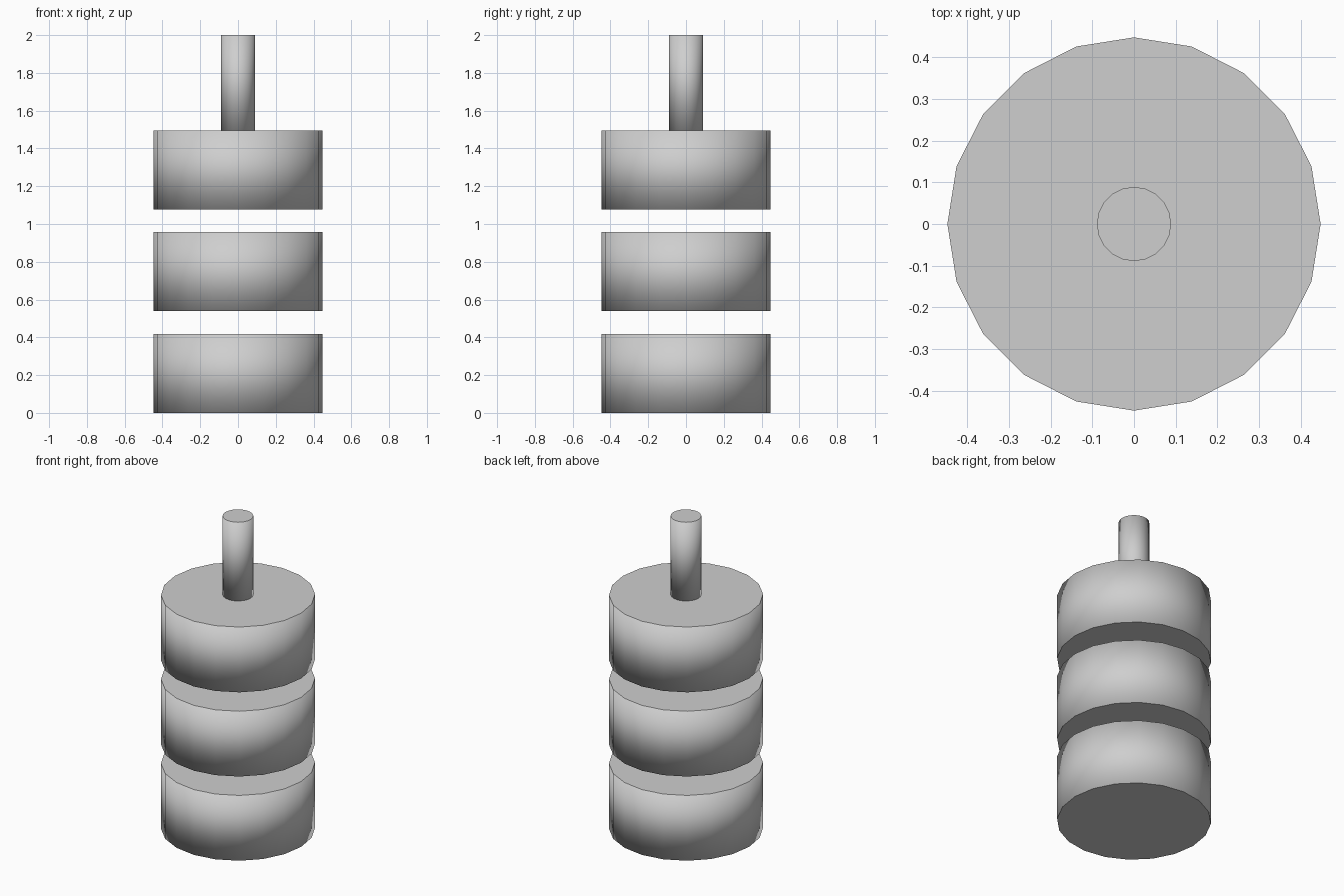
import bpy
import bmesh
from mathutils import Matrix

if "Cube" in bpy.data.objects:
    bpy.data.objects.remove(bpy.data.objects["Cube"])

grey = bpy.data.materials.new("plain_grey")
grey.diffuse_color = (0.62, 0.62, 0.62, 1.0)
grey.use_nodes = True
grey.node_tree.nodes["Principled BSDF"].inputs["Base Color"].default_value = grey.diffuse_color


def cylinder(name, radius, z0, z1, sides=20):
    """Capped cylinder with a vertex on +x, flat caps and softly rounded side shading."""
    bm = bmesh.new()
    bmesh.ops.create_cone(bm, cap_ends=True, segments=sides, radius1=radius,
                          radius2=radius, depth=z1 - z0,
                          matrix=Matrix.Translation((0, 0, (z0 + z1) / 2)))
    bm.normal_update()
    mesh = bpy.data.meshes.new(name)
    for face in bm.faces:
        face.smooth = True
    bm.to_mesh(mesh)
    bm.free()
    mesh.materials.append(grey)

    # side corners use the shared vertex normal, caps keep their own normal
    normals = [None] * len(mesh.loops)
    for poly in mesh.polygons:
        cap = abs(poly.normal.z) > 0.5
        for i in poly.loop_indices:
            vert = mesh.vertices[mesh.loops[i].vertex_index]
            normals[i] = tuple(poly.normal if cap else vert.normal)
    mesh.normals_split_custom_set(normals)

    obj = bpy.data.objects.new(name, mesh)
    bpy.context.collection.objects.link(obj)
    return obj


# three stacked discs with open gaps between them
for n, part in enumerate(("bottom_disc", "middle_disc", "top_disc")):
    cylinder(part, 0.447, n * 0.539, n * 0.539 + 0.418)

# thin rod standing on the top disc
cylinder("rod", 0.089, 1.495, 2.0)
